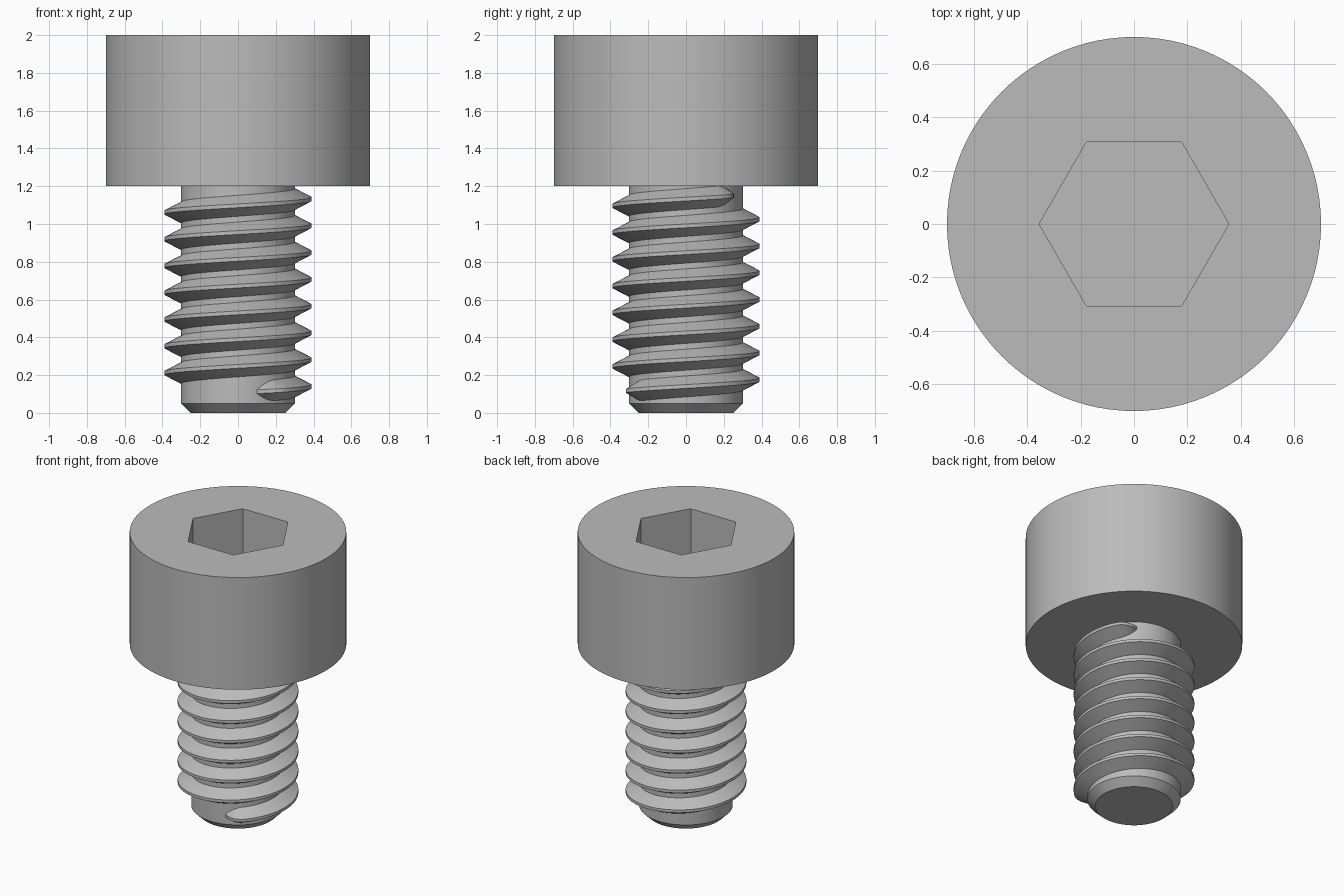
import bpy, bmesh
from math import cos, sin, radians, tau

old = bpy.data.objects.get("Cube")
if old:
    bpy.data.objects.remove(old, do_unlink=True)

steel = bpy.data.materials.new("grey_steel")
steel.use_nodes = True
GREY = (0.5, 0.5, 0.5, 1)
steel.diffuse_color = GREY
steel.node_tree.nodes["Principled BSDF"].inputs["Base Color"].default_value = GREY

SIDES = 96


def ring(bm, radius, z, sides):
    return [bm.verts.new((radius * cos(tau * i / sides), radius * sin(tau * i / sides), z))
            for i in range(sides)]


def skin(bm, a, b):
    """Quads between two closed loops of equal length."""
    for i in range(len(a)):
        j = (i + 1) % len(a)
        bm.faces.new((a[i], a[j], b[j], b[i]))


def finish(bm, name):
    bmesh.ops.recalc_face_normals(bm, faces=bm.faces[:])
    mesh = bpy.data.meshes.new(name)
    bm.to_mesh(mesh)
    bm.free()
    mesh.materials.append(steel)
    obj = bpy.data.objects.new(name, mesh)
    bpy.context.collection.objects.link(obj)
    bpy.ops.object.select_all(action="DESELECT")
    obj.select_set(True)
    bpy.context.view_layer.objects.active = obj
    bpy.ops.object.shade_smooth_by_angle(angle=radians(25))


# Head with hexagonal socket
bm = bmesh.new()
bottom, top = ring(bm, 0.7, 1.2, SIDES), ring(bm, 0.7, 2, SIDES)
rim, floor = ring(bm, 0.355, 2, 6), ring(bm, 0.355, 1.6, 6)
bm.faces.new(bottom)
bm.faces.new(floor)
skin(bm, bottom, top)
skin(bm, rim, floor)
edges = [bm.edges.get((l[i - 1], l[i])) or bm.edges.new((l[i - 1], l[i]))
         for l in (top, rim) for i in range(len(l))]
bmesh.ops.triangle_fill(bm, edges=edges, use_beauty=True)
finish(bm, "socket_head")

# Shank with chamfered tip
bm = bmesh.new()
loops = [ring(bm, r, z, SIDES) for r, z in ((0.25, 0), (0.302, 0.05), (0.302, 1.2))]
for a, b in zip(loops, loops[1:]):
    skin(bm, a, b)
bm.faces.new(loops[0])
bm.faces.new(loops[-1])
finish(bm, "shank")

# Right-handed helical thread, sinking into the shank at both ends
PITCH, START, END, FADE = 0.1417, -71, 7 * 360 + 54, 22
SECTION = ((-0.11, -0.067), (0, -0.01), (0, 0.01), (-0.11, 0.067))
bm = bmesh.new()
steps = 720
loops = []
for i in range(steps + 1):
    deg = START + (END - START) * i / steps
    t = min(1, (deg - START) / FADE, (END - deg) / FADE)
    crest = 0.39 - 0.09 * (1 - t) ** 2
    z = 0.14 + PITCH * deg / 360
    a = radians(deg)
    loops.append([bm.verts.new(((crest + r) * cos(a), (crest + r) * sin(a), z + h))
                  for r, h in SECTION])
for a, b in zip(loops, loops[1:]):
    skin(bm, a, b)
bm.faces.new(loops[0])
bm.faces.new(loops[-1])
finish(bm, "thread")
